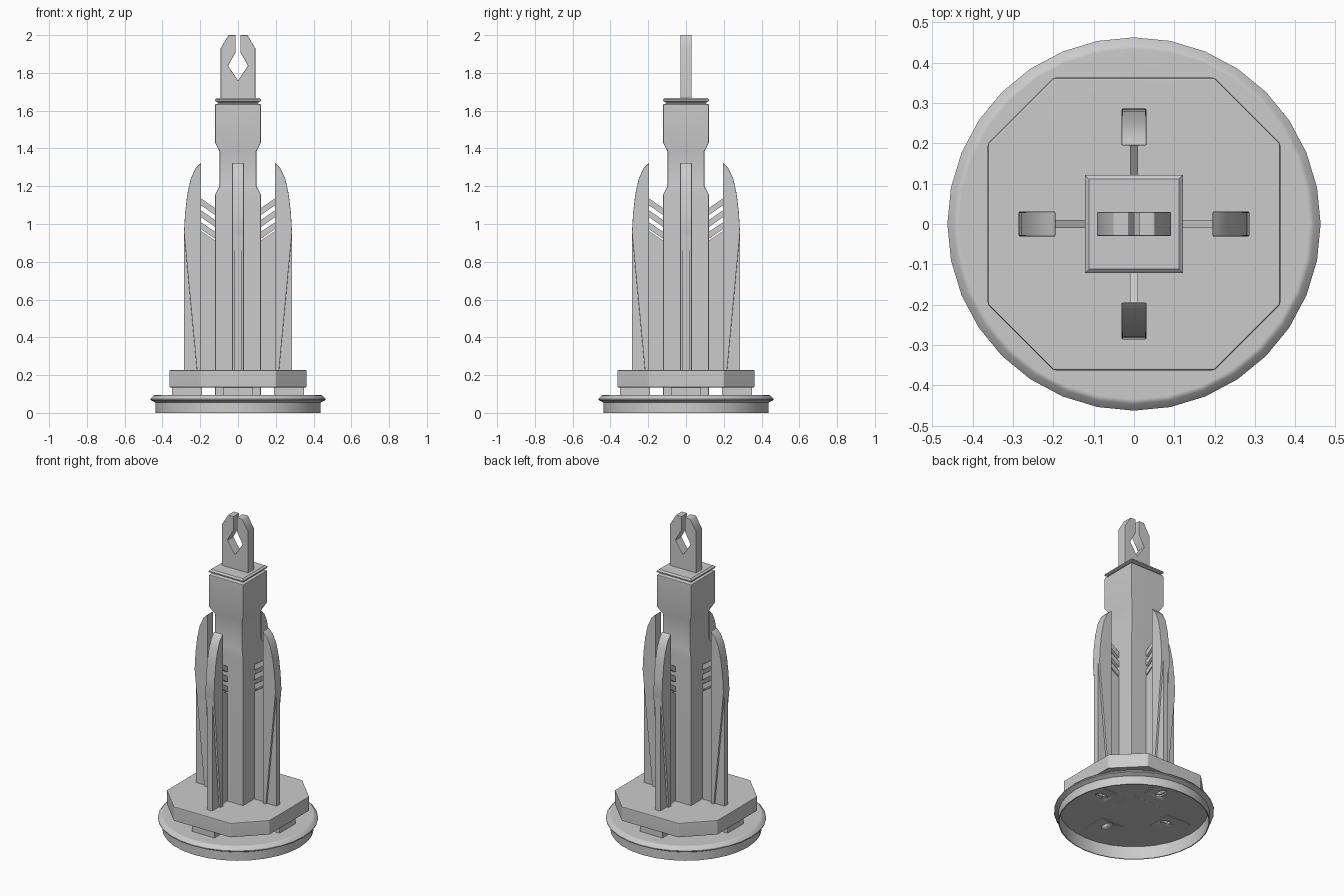
import bpy, bmesh, math
from mathutils import Matrix

if "Cube" in bpy.data.objects:
    bpy.data.objects.remove(bpy.data.objects["Cube"])


def finish(name, bm, turn=0.0, bevel=0.0):
    bmesh.ops.recalc_face_normals(bm, faces=bm.faces)
    if bevel:
        edges = [e for e in bm.edges if e.calc_face_angle(0) > math.radians(40)]
        bmesh.ops.bevel(bm, geom=edges, offset=bevel, segments=2, profile=0.5,
                        affect='EDGES', clamp_overlap=True)
    bm.transform(Matrix.Rotation(turn, 4, 'Z'))
    mesh = bpy.data.meshes.new(name)
    bm.to_mesh(mesh)
    bm.free()
    mesh.shade_smooth()
    mesh.set_sharp_from_angle(angle=math.radians(38))
    ob = bpy.data.objects.new(name, mesh)
    bpy.context.collection.objects.link(ob)
    return ob


def stack(name, outline, profile, turn=0.0, bevel=0.0):
    """Loft one unit outline through (scale, height) rings, capped at both ends."""
    bm = bmesh.new()
    rings = [[bm.verts.new((x * s, y * s, z)) for x, y in outline] for s, z in profile]
    n = len(outline)
    for a, b in zip(rings, rings[1:]):
        for i in range(n):
            j = (i + 1) % n
            bm.faces.new((a[i], a[j], b[j], b[i]))
    bm.faces.new(rings[0])
    bm.faces.new(rings[-1])
    return finish(name, bm, turn, bevel)


def slab(name, pts, half, turn=0.0, bevel=0.0):
    """Extrude an x-z outline to both sides of y = 0."""
    bm = bmesh.new()
    face = bm.faces.new([bm.verts.new((x, -half, z)) for x, z in pts])
    new = bmesh.ops.extrude_face_region(bm, geom=[face])['geom']
    verts = [g for g in new if isinstance(g, bmesh.types.BMVert)]
    bmesh.ops.translate(bm, verts=verts, vec=(0, 2 * half, 0))
    return finish(name, bm, turn, bevel)


def cut(ob, cutter):
    mod = ob.modifiers.new("slot", 'BOOLEAN')
    mod.operation = 'DIFFERENCE'
    mod.solver = 'EXACT'
    mod.object = cutter


def weight_normals(ob):
    mod = ob.modifiers.new("clean_shading", 'WEIGHTED_NORMAL')
    mod.keep_sharp = True


circle = [(math.cos(math.tau * i / 32), math.sin(math.tau * i / 32)) for i in range(32)]
square = [(1, -1), (1, 1), (-1, 1), (-1, -1)]
k = 0.2 / 0.363
octagon = [(1, -k), (1, k), (k, 1), (-k, 1), (-1, k), (-1, -k), (-k, -1), (k, -1)]

# Round base, a thin shell that is hollow underneath
base = stack("round_base", circle, [(.432, .082), (.432, 0), (.438, 0), (.438, .055),
             (.463, .068), (.463, .074), (.447, .091), (.435, .096)])

# Eight-sided plate
stack("octagon_plate", octagon, [(.363, .135), (.363, .227)], bevel=.006)

# Square column with narrow neck and wide head
stack("column", square, [(.122, .08), (.122, 1.155), (.098, 1.2), (.098, 1.385), (.122, 1.43),
      (.122, 1.635), (.104, 1.637), (.104, 1.655)], bevel=.006)
stack("column_cap", square, [(.108, 1.643), (.122, 1.652), (.122, 1.659), (.112, 1.668)])

# Clip jaws on top, one slotted outline
half = [(.012, 2.0), (.05, 2.0), (.092, 1.93), (.092, 1.66)]
inner = [(.012, 1.91), (.053, 1.838)]
outline = half + [(-x, z) for x, z in reversed(half)] + [(-x, z) for x, z in inner] \
    + [(0, 1.76)] + inner[::-1]
slab("clip", outline, .03, bevel=.003)

# Four sides: pad, fin, thin web and louvres
for i in range(4):
    a = i * math.pi / 2
    pad = slab(f"pad_{i}", [(.19, .078), (.35, .078), (.35, .14), (.19, .14)], .08, a)

    # Six-sided slot in the underside
    hexagon = [(.198, 0), (.218, -.022), (.27, -.022), (.29, 0), (.27, .022), (.218, .022)]
    slot = stack(f"slot_cutter_{i}", hexagon, [(1, .03), (1, .12)], a)
    slot.hide_render = True
    slot.hide_viewport = True
    cut(pad, slot)
    cut(base, slot)

    slab(f"fin_{i}", [(.195, .22), (.217, .22), (.286, .955), (.28, 1.06), (.268, 1.16),
         (.25, 1.24), (.225, 1.295), (.195, 1.325)], .031, a, bevel=.003)
    slab(f"fin_edge_{i}", [(.2, .22), (.285, .22), (.285, .95), (.26, .95)], .018, a)
    slab(f"web_{i}", [(.11, .22), (.2, .22), (.2, .965), (.11, .905)], .01, a)
    for j in range(3):
        z = 1.138 - j * .063
        slab(f"louvre_{i}_{j}", [(.11, z - .098), (.2, z - .036), (.2, z), (.11, z - .062)], .01, a)

for ob in bpy.context.collection.objects:
    if not ob.hide_render:
        weight_normals(ob)
